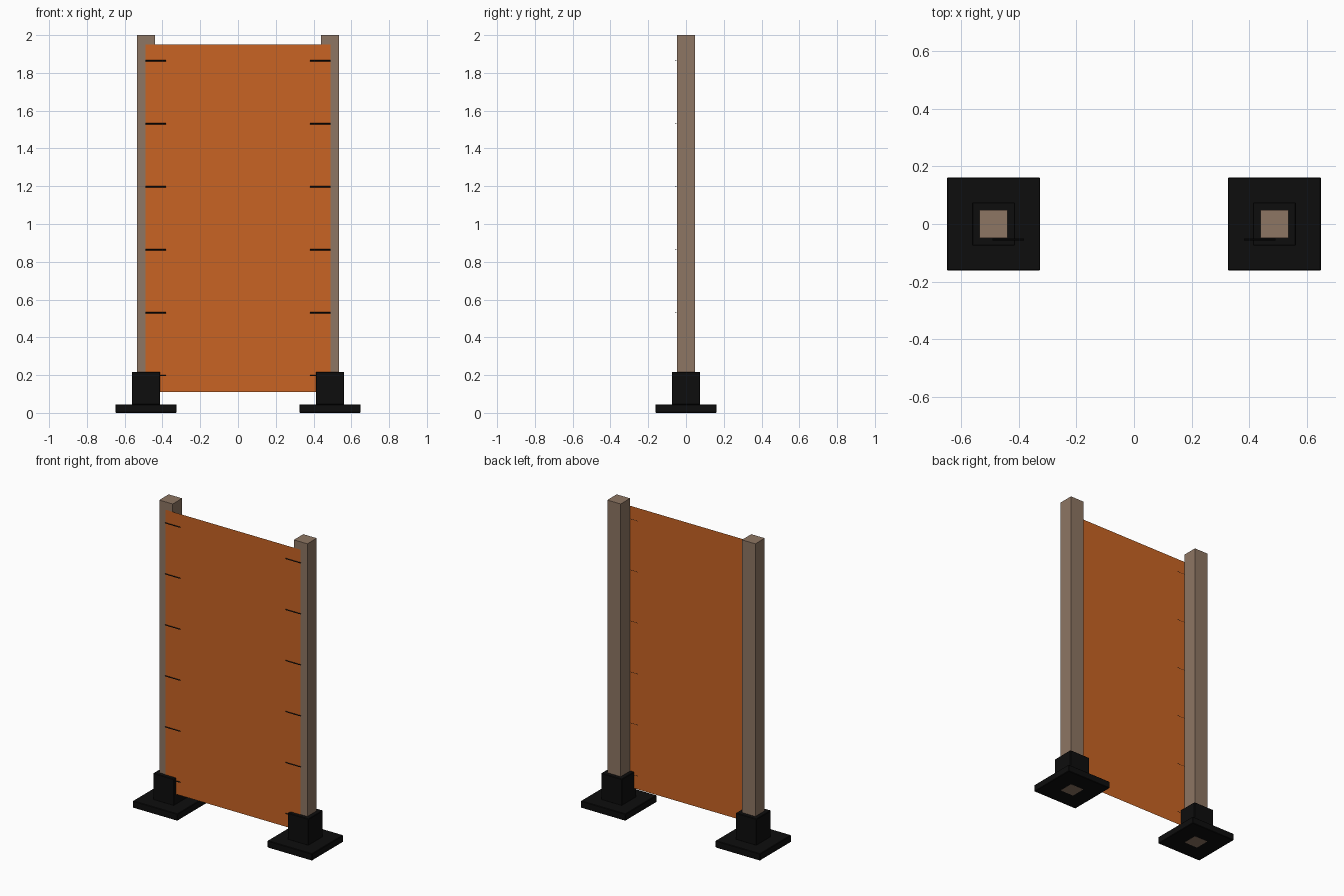
import bpy, bmesh, math
from mathutils import Matrix

if "Cube" in bpy.data.objects:
    bpy.data.objects.remove(bpy.data.objects["Cube"])


def material(name, rgb):
    m = bpy.data.materials.new(name)
    m.diffuse_color = (*rgb, 1)
    m.use_nodes = True
    m.node_tree.nodes["Principled BSDF"].inputs["Base Color"].default_value = m.diffuse_color
    return m


WOOD = material("weathered wood", (0.27, 0.18, 0.125))
ORANGE = material("orange sheet", (0.58, 0.127, 0.017))
BLACK = material("black rubber", (0.004, 0.004, 0.004))


def finish(name, bm, mat):
    me = bpy.data.meshes.new(name)
    bm.to_mesh(me)
    bm.free()
    me.materials.append(mat)
    ob = bpy.data.objects.new(name, me)
    bpy.context.collection.objects.link(ob)
    return ob


def box(name, centre, size, mat, bevel=0):
    bm = bmesh.new()
    bmesh.ops.create_cube(bm, size=1, matrix=Matrix.Translation(centre) @ Matrix.Diagonal((*size, 1)))
    ob = finish(name, bm, mat)
    if bevel:
        mod = ob.modifiers.new("bevel", 'BEVEL')
        mod.width = bevel
        mod.segments = 1
    return ob


POST_X = 0.487
for side, s in (("left", -1), ("right", 1)):
    x = s * POST_X
    # Post standing in a square sleeve on a flat foot
    box(side + "_post", (x, 0, 1), (0.097, 0.097, 2), WOOD)
    box(side + "_foot_plate", (x, 0, 0.023), (0.323, 0.323, 0.045), BLACK, 0.003)
    box(side + "_foot_sleeve", (x, 0, 0.13), (0.15, 0.15, 0.174), BLACK, 0.003)

    # Thin ties holding the sheet to the post
    for i in range(6):
        bm = bmesh.new()
        bmesh.ops.create_cone(
            bm, cap_ends=True, segments=8, radius1=0.003, radius2=0.003, depth=0.108,
            matrix=Matrix.Translation((s * 0.436, -0.0535, 0.197 + i * 0.3335))
            @ Matrix.Rotation(math.pi / 2, 4, 'Y'))
        finish(f"{side}_tie_{i + 1}", bm, BLACK)

# Sheet stretched across the front of the posts
bm = bmesh.new()
bmesh.ops.create_grid(
    bm, x_segments=1, y_segments=1, size=0.5,
    matrix=Matrix.Translation((0, -0.051, 1.03)) @ Matrix.Rotation(math.pi / 2, 4, 'X')
    @ Matrix.Diagonal((0.978, 1.84, 1, 1)))
finish("sheet", bm, ORANGE)
